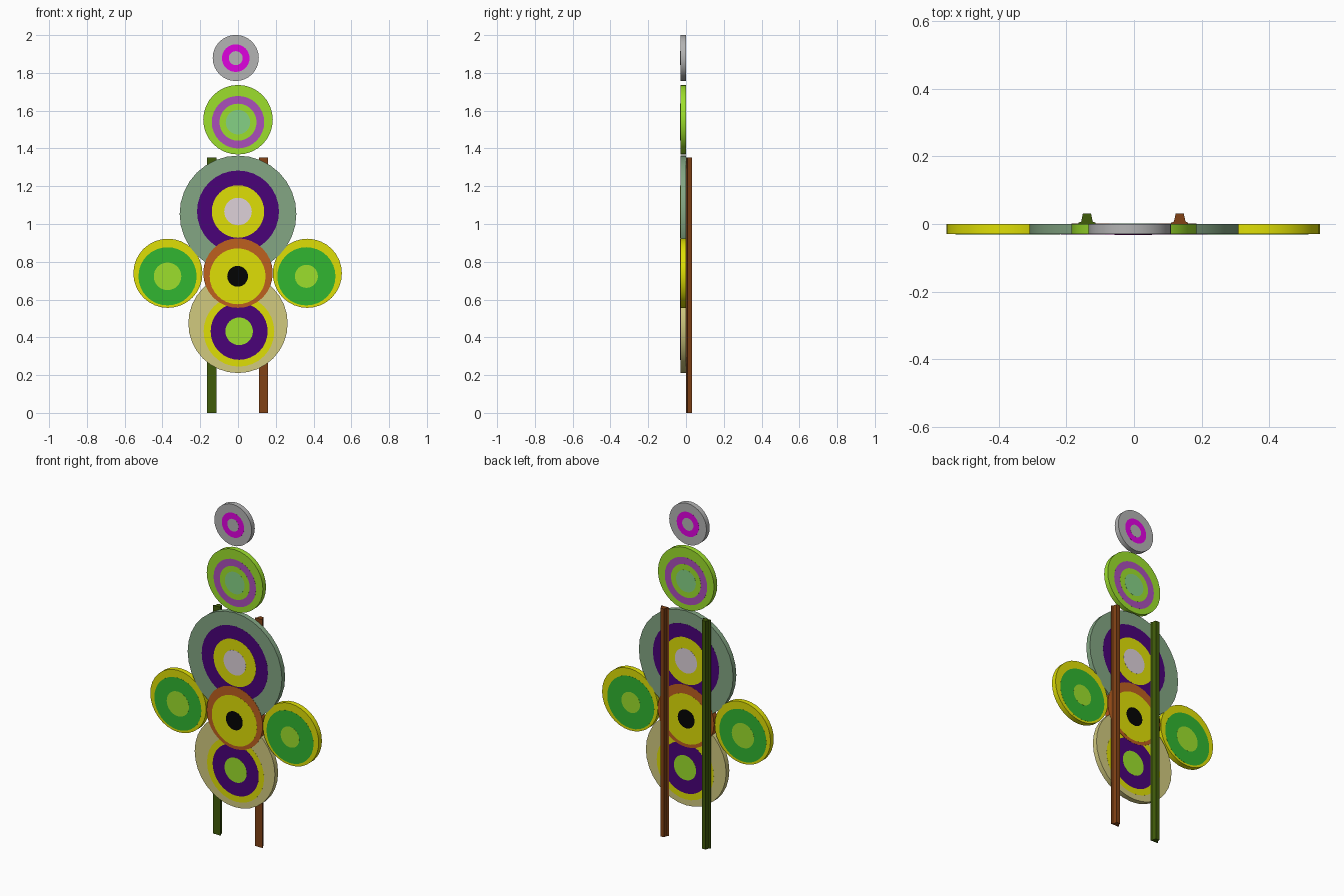
import bpy, bmesh, math

if "Cube" in bpy.data.objects:
    bpy.data.objects.remove(bpy.data.objects["Cube"])

THICK = 0.030
mats = {}

COLORS = {
    "grey": (178, 178, 178), "magenta": (222, 10, 222), "lime": (155, 222, 48),
    "violet": (168, 80, 184), "mint": (132, 208, 132), "sage": (130, 164, 130),
    "indigo": (75, 10, 120), "yellow": (222, 222, 14), "pale": (220, 208, 216),
    "orange": (188, 96, 36), "black": (12, 12, 12), "green": (52, 180, 52),
    "tan": (208, 200, 126), "olive": (66, 92, 18), "brown": (128, 68, 28),
}


def material(name):
    if name not in mats:
        m = bpy.data.materials.new(name)
        m.diffuse_color = [(c / 255) ** 2.2 for c in COLORS[name]] + [1]
        m.use_nodes = True
        m.node_tree.nodes["Principled BSDF"].inputs["Base Color"].default_value = m.diffuse_color
        mats[name] = m
    return mats[name]


def finish(name, bm, color):
    bmesh.ops.recalc_face_normals(bm, faces=bm.faces)
    me = bpy.data.meshes.new(name)
    bm.to_mesh(me)
    bm.free()
    ob = bpy.data.objects.new(name, me)
    me.materials.append(material(color))
    bpy.context.collection.objects.link(ob)
    return ob


def prism(name, outline, axis, length, color):
    """Extrude a closed outline along an axis vector."""
    bm = bmesh.new()
    face = bm.faces.new([bm.verts.new(p) for p in outline])
    ext = bmesh.ops.extrude_face_region(bm, geom=[face], use_keep_orig=True)
    vec = [a * length for a in axis]
    moved = [v for v in ext["geom"] if isinstance(v, bmesh.types.BMVert)]
    bmesh.ops.translate(bm, verts=moved, vec=vec)
    return finish(name, bm, color)


def disc(name, x, z, r, color, level, sides=32):
    """Upright disc; each level stands a hair prouder on both sides."""
    lift = level * 0.0003
    pts = [(x + r * math.cos(2 * math.pi * i / sides), -THICK - lift,
            z + r * math.sin(2 * math.pi * i / sides)) for i in range(sides)]
    ob = prism(name, pts, (0, 1, 0), THICK + 2 * lift, color)
    bpy.ops.object.select_all(action='DESELECT')
    ob.select_set(True)
    bpy.context.view_layer.objects.active = ob
    bpy.ops.object.shade_smooth_by_angle(angle=math.radians(30))


def target(name, base_level, rings):
    for i, (x, z, r, color) in enumerate(rings):
        disc(f"{name}_disc" if i == 0 else f"{name}_ring_{i}", x, z, r, color, base_level + i)


# Top pair of discs
target("tip", 0, [(-.012, 1.879, .122, "grey"), (-.012, 1.878, .073, "magenta"),
                  (-.012, 1.878, .037, "grey")])
target("upper", 0, [(0, 1.552, .184, "lime"), (0, 1.539, .139, "violet"),
                    (0, 1.539, .098, "lime"), (0, 1.539, .065, "mint")])

# Large upper and lower discs
target("large", 0, [(0, 1.053, .309, "sage"), (0, 1.066, .217, "indigo"),
                    (0, 1.066, .139, "yellow"), (0, 1.066, .073, "pale")])
target("lower", 0, [(0, .474, .263, "tan"), (.005, .432, .187, "yellow"),
                    (.006, .432, .151, "indigo"), (.006, .432, .073, "lime")])

# Centre disc overlaps both large discs
target("centre", 4, [(0, .74, .184, "orange"), (-.002, .723, .148, "yellow"),
                     (-.002, .723, .055, "black")])

# Side discs
target("left", 0, [(-.371, .739, .183, "yellow"), (-.373, .723, .154, "green"),
                   (-.373, .723, .073, "lime")])
target("right", 0, [(.367, .739, .183, "yellow"), (.362, .723, .154, "green"),
                    (.362, .723, .061, "lime")])

# Rear posts with a flanged trapezoid section
half = [(.025, .0), (.025, .004), (.017, .007), (.012, .031)]
for name, x, color in (("left_post", -.139, "olive"), ("right_post", .135, "brown")):
    outline = [(x + w, y, 0) for w, y in half] + [(x - w, y, 0) for w, y in reversed(half)]
    prism(name, outline, (0, 0, 1), 1.352, color)
